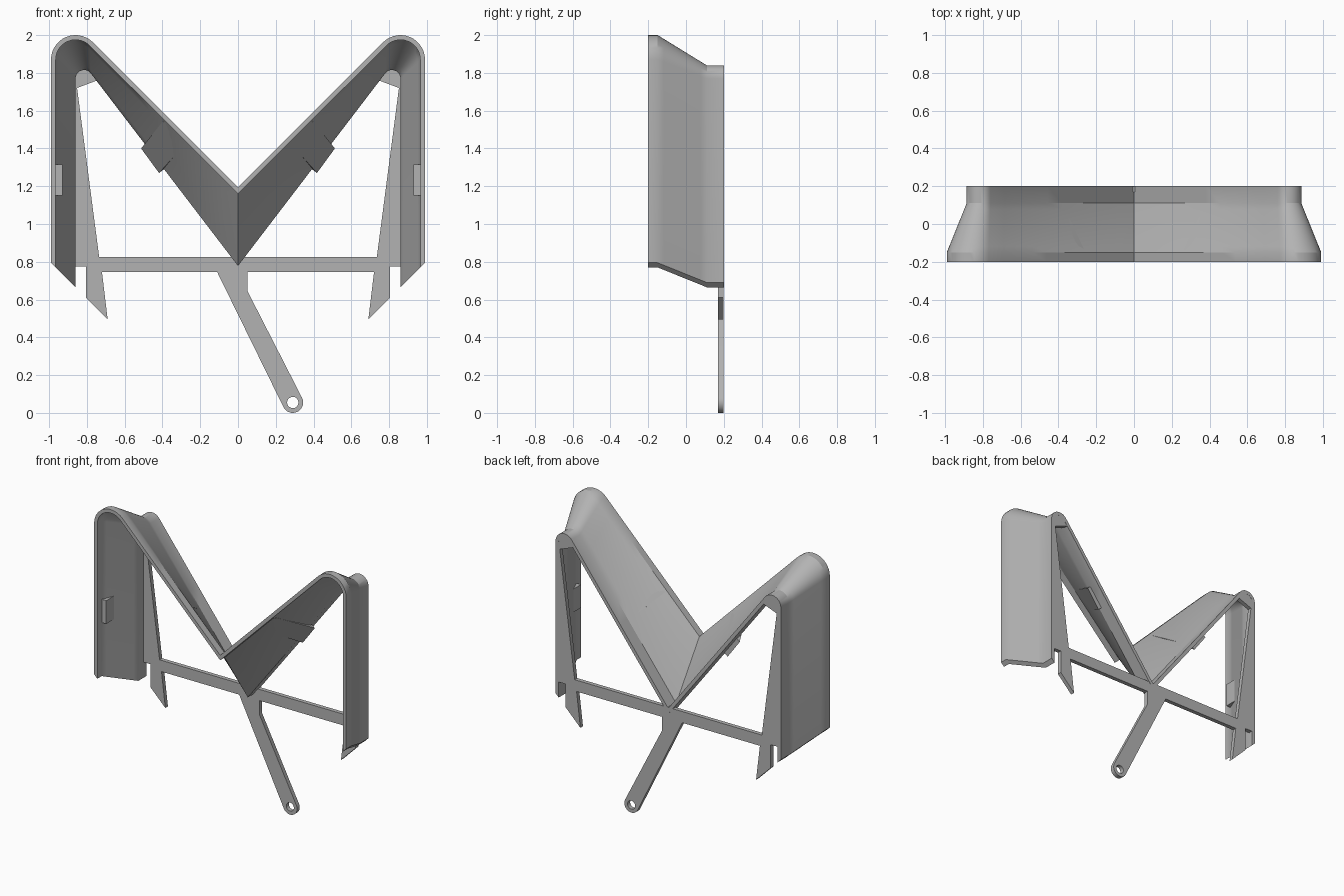
import bpy, bmesh
from math import sin, cos, acos, atan2, hypot, pi, radians
from mathutils import Vector

cube = bpy.data.objects.get("Cube")
if cube:
    bpy.data.objects.remove(cube)

grey = bpy.data.materials.new("plain grey")
grey.use_nodes = True
COLOUR = (0.45, 0.45, 0.45, 1)
grey.diffuse_color = COLOUR
grey.node_tree.nodes["Principled BSDF"].inputs["Base Color"].default_value = COLOUR

WALL = 0.025
ARC, SLOPE, ROWS = 14, 10, 8


def finish(name, bm, smooth=False):
    bmesh.ops.recalc_face_normals(bm, faces=bm.faces)
    mesh = bpy.data.meshes.new(name)
    bm.to_mesh(mesh)
    bm.free()
    mesh.materials.append(grey)
    ob = bpy.data.objects.new(name, mesh)
    bpy.context.collection.objects.link(ob)
    if smooth:
        bpy.ops.object.select_all(action='DESELECT')
        ob.select_set(True)
        bpy.context.view_layer.objects.active = ob
        bpy.ops.object.shade_smooth_by_angle(angle=radians(30))
    return ob


def arc(cx, cz, r, a, b, n):
    return [(cx + r * cos(a + (b - a) * i / n), cz + r * sin(a + (b - a) * i / n))
            for i in range(n + 1)]


def m_line(cx, cz, r, valley, foot, phi):
    """Full M line: leg, rounded shoulder, slope to the valley, then mirrored."""
    half = [(cx + r, foot)] + arc(cx, cz, r, 0, phi, ARC)
    tx, tz = half[-1]
    for i in range(1, SLOPE + 1):
        k = i / SLOPE
        half.append((tx * (1 - k), tz + (valley - tz) * k))
    return half + [(-x, z) for x, z in half[-2::-1]]


def m_section(cx, cz, r, valley, foot):
    """Closed wall section as matching outer and inner lines."""
    beta = atan2(valley - cz, -cx) + 2 * pi
    phi = beta - acos(r / hypot(cx, valley - cz))
    outer = m_line(cx, cz, r, valley, foot, phi)
    inner = m_line(cx, cz, r - WALL, valley - WALL / sin(phi), foot - WALL, phi)
    return outer + inner[::-1]


# M-shaped shell, lofted from the large front section to the small back one
front = m_section(0.86, 1.87, 0.13, 1.195, 0.795)
back = m_section(0.815, 1.77, 0.07, 0.819, 0.69)
stations = [(-0.2, 0)] + [(-0.15 + 0.26 * i / ROWS, i / ROWS) for i in range(ROWS + 1)] + [(0.2, 1)]
bm = bmesh.new()
rings = []
for y, k in stations:
    rings.append([bm.verts.new((a[0] + (b[0] - a[0]) * k, y, a[1] + (b[1] - a[1]) * k))
                  for a, b in zip(front, back)])
n = len(front)
for p, q in zip(rings, rings[1:]):
    for i in range(n):
        j = (i + 1) % n
        bm.faces.new((p[i], p[j], q[j], q[i]))
for ring in (rings[0], rings[-1]):
    for i in range(n // 2 - 1):
        bm.faces.new((ring[i], ring[i + 1], ring[n - 2 - i], ring[n - 1 - i]))
finish("m_shell", bm, True)

# Flat back frame: crossbar, side webs, prongs and slanted arm in one outline
side = [(0.72, 0.745), (0.69, 0.495), (0.805, 0.61), (0.805, 0.775), (0.87, 0.775)]
side += arc(0.815, 1.77, 0.055, 0, radians(142), 8)
side += [(0.74, 1.762), (0.852, 1.72), (0.735, 0.825)]
arm = [(-0.11, 0.745)] + arc(0.29, 0.055, 0.055, radians(206.6), radians(386.6), 16)
arm += [(0.05, 0.645), (0.05, 0.745)]
outline = side + [(-x, z) for x, z in side[::-1]] + arm
hole = arc(0.29, 0.055, 0.03, 0, 2 * pi, 20)[:-1]
bm = bmesh.new()
for loop in (outline, hole):
    vs = [bm.verts.new((x, 0.17, z)) for x, z in loop]
    for a, b in zip(vs, vs[1:] + vs[:1]):
        bm.edges.new((a, b))
bmesh.ops.triangle_fill(bm, edges=bm.edges[:], use_beauty=True, normal=(0, -1, 0))
out = bmesh.ops.extrude_face_region(bm, geom=bm.faces[:])
bmesh.ops.translate(bm, vec=(0, 0.0295, 0),
                    verts=[v for v in out["geom"] if isinstance(v, bmesh.types.BMVert)])
finish("back_frame", bm, True)


def prism(name, base, top, s):
    """Solid between two matching polygons, mirrored in x by s."""
    bm = bmesh.new()
    lo, hi = ([bm.verts.new((v[0] * s, v[1], v[2])) for v in loop] for loop in (base, top))
    bm.faces.new(lo)
    bm.faces.new(hi)
    for i in range(len(lo)):
        j = (i + 1) % len(lo)
        bm.faces.new((lo[i], lo[j], hi[j], hi[i]))
    finish(name, bm)


# Pads under the slopes and wedge tabs inside the legs
pad = [Vector(p) for p in ((0.397, -0.14, 1.545), (0.275, -0.14, 1.43),
                           (0.418, 0.13, 1.27), (0.513, 0.13, 1.40))]
lift = [Vector((-0.014, 0, 0.014))] * 2 + [Vector((-0.03, 0, 0.023))] * 2
tab = [(0.97, -0.15), (0.93, -0.15), (0.93, -0.055), (0.94, -0.055)]
for s, label in ((1, "left"), (-1, "right")):
    prism(label + "_slope_pad", pad, [p + d for p, d in zip(pad, lift)], s)
    prism(label + "_leg_tab", [(x, y, 1.15) for x, y in tab],
          [(x, y, 1.315) for x, y in tab], s)
